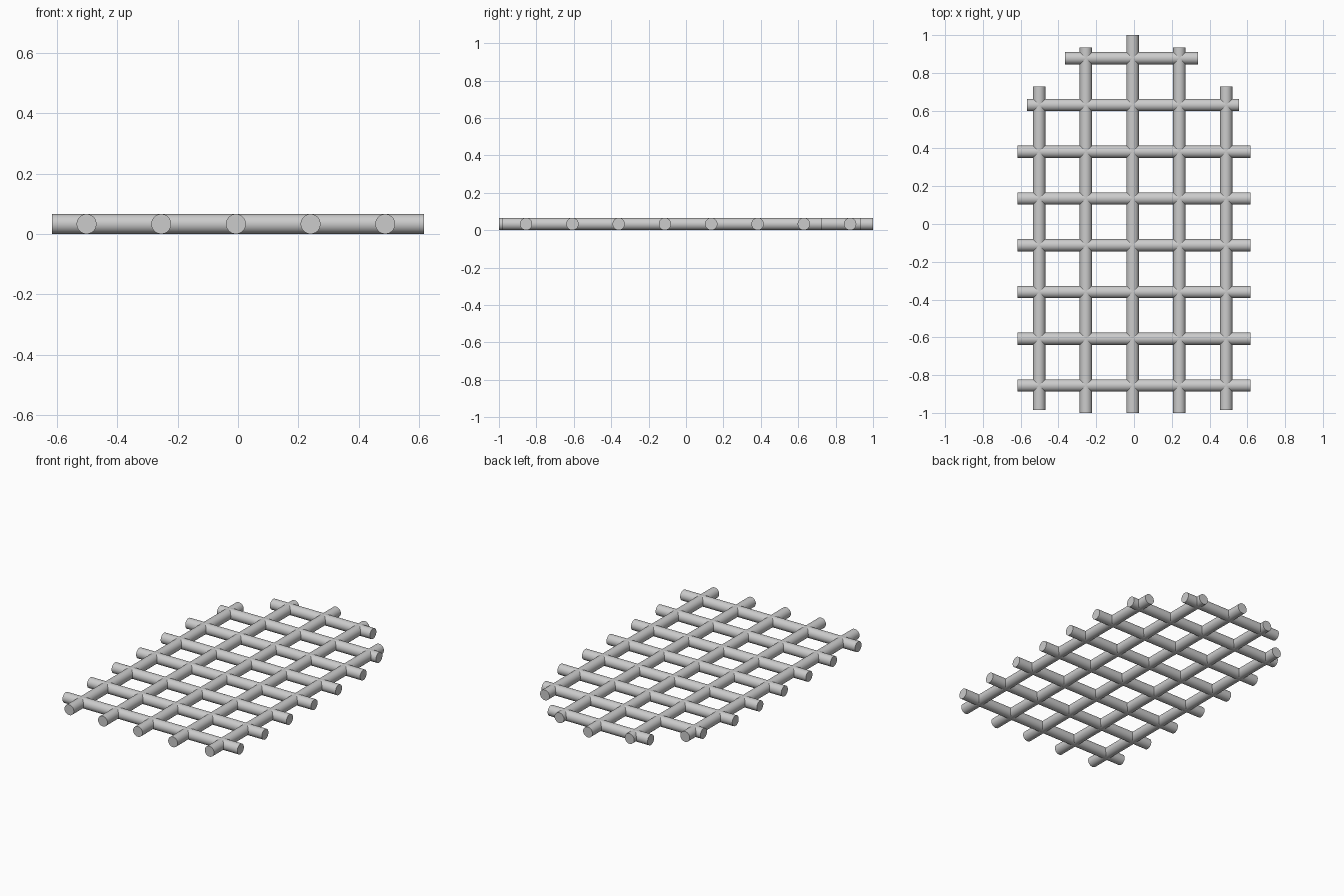
import bpy
import math

if "Cube" in bpy.data.objects:
    bpy.data.objects.remove(bpy.data.objects["Cube"])

R = 0.033
PITCH = 0.2475


def bar(name, start, end, along_y):
    """Round bar lying on the ground, from start to end (x, y)."""
    mid = ((start[0] + end[0]) / 2, (start[1] + end[1]) / 2, R)
    length = math.dist(start, end)
    rot = (math.pi / 2, 0, 0) if along_y else (0, math.pi / 2, 0)
    bpy.ops.mesh.primitive_cylinder_add(vertices=48, radius=R, depth=length,
                                        location=mid, rotation=rot)
    bpy.context.object.name = name
    bpy.ops.object.shade_smooth_by_angle(angle=math.radians(30))


# Lengthwise bars: lower and upper y ends, left to right
long_ends = [(-0.985, 0.727), (-1, 0.934), (-1, 1), (-1, 0.934), (-0.985, 0.727)]
for i, (y0, y1) in enumerate(long_ends):
    x = -0.502 + i * PITCH
    bar(f"long_bar_{i + 1}", (x, y0), (x, y1), True)

# Crosswise bars: six full width, then two shorter towards the narrowed end
cross_ends = [(-0.617, 0.617)] * 6 + [(-0.566, 0.555), (-0.366, 0.339)]
for i, (x0, x1) in enumerate(cross_ends):
    y = -0.855 + i * PITCH
    bar(f"cross_bar_{i + 1}", (x0, y), (x1, y), False)
